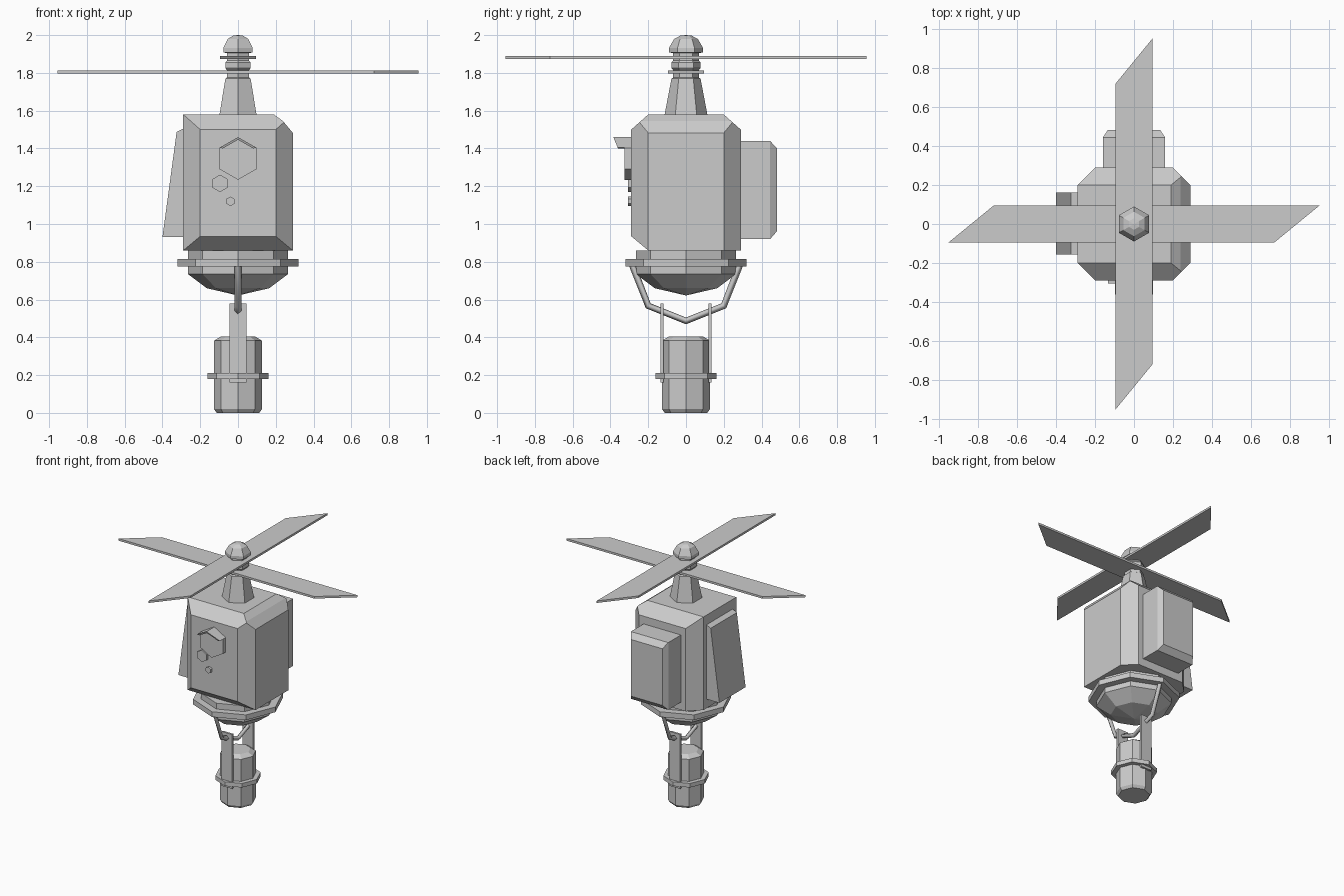
import bpy, bmesh
from math import sin, cos, pi
from mathutils import Vector

if "Cube" in bpy.data.objects:
    bpy.data.objects.remove(bpy.data.objects["Cube"])


def finish(name, bm):
    bmesh.ops.remove_doubles(bm, verts=bm.verts, dist=1e-5)
    bmesh.ops.recalc_face_normals(bm, faces=bm.faces)
    me = bpy.data.meshes.new(name)
    bm.to_mesh(me)
    bm.free()
    ob = bpy.data.objects.new(name, me)
    bpy.context.collection.objects.link(ob)
    return ob


def loft(name, rings):
    """Skin equal-length rings of points and cap both ends."""
    bm = bmesh.new()
    vs = [[bm.verts.new(p) for p in r] for r in rings]
    n = len(rings[0])
    for a, b in zip(vs, vs[1:]):
        for i in range(n):
            j = (i + 1) % n
            bm.faces.new((a[i], a[j], b[j], b[i]))
    bm.faces.new(vs[0])
    bm.faces.new(vs[-1])
    return finish(name, bm)


def prism(name, pts, vec):
    return loft(name, [pts, [Vector(p) + Vector(vec) for p in pts]])


def ngon(r, sides, z, start=0.0):
    return [(r * cos(start + 2 * pi * i / sides), r * sin(start + 2 * pi * i / sides), z)
            for i in range(sides)]


def turned(name, profile, sides, start=0.0):
    return loft(name, [ngon(r, sides, z, start) for r, z in profile])


def box(name, x, y, z):
    return prism(name, [(x[0], y[0], z[0]), (x[1], y[0], z[0]), (x[1], y[1], z[0]), (x[0], y[1], z[0])],
                 (0, 0, z[1] - z[0]))


# Body: eight-sided block with selected edges planed off
bm = bmesh.new()
a, b = 0.29, 0.2
plan = [(-b, -a), (b, -a), (a, -b), (a, b), (b, a), (-b, a), (-a, b), (-a, -b)]
base = bm.faces.new([bm.verts.new((x, y, 0.86)) for x, y in plan])
ext = bmesh.ops.extrude_face_region(bm, geom=[base])
bmesh.ops.translate(bm, vec=(0, 0, 0.72), verts=[g for g in ext['geom'] if isinstance(g, bmesh.types.BMVert)])
bmesh.ops.recalc_face_normals(bm, faces=bm.faces)
for co, no in [((0, -0.29, 1.5), (0, -0.08, 0.09)), ((0, 0.29, 1.5), (0, 0.08, 0.09)),
               ((0, -0.29, 0.935), (0, -0.075, -0.09)),
               ((0.19, 0, 1.58), (0.041, 0, 0.056)), ((0.288, 0, 1.485), (0.053, 0, 0.044))]:
    cut = bmesh.ops.bisect_plane(bm, geom=bm.verts[:] + bm.edges[:] + bm.faces[:], dist=1e-5,
                                 plane_co=co, plane_no=no, clear_outer=True)
    bmesh.ops.holes_fill(bm, edges=[e for e in bm.edges if e.is_boundary], sides=0)
finish("body", bm)

# Neck, dome and flange under the body
turned("lower_dome", [(0.265, 0.86), (0.265, 0.735), (0.165, 0.66), (0.002, 0.622)], 8)
turned("lower_flange", [(0.32, 0.815), (0.32, 0.775)], 8)

# Rotor mast with hexagonal section
turned("rotor_mast", [(0.115, 1.57), (0.077, 1.77), (0.068, 1.775), (0.068, 1.815), (0.077, 1.825),
                      (0.077, 1.855), (0.068, 1.865), (0.068, 1.905), (0.09, 1.908), (0.09, 1.932),
                      (0.063, 1.98), (0.03, 1.997), (0.002, 2.0)], 6, pi / 2)

# Two crossed blades with slanted tips
w, t, s = 0.096, 0.955, 0.72
outline = [(-t, -w), (s, -w), (t, w), (-s, w)]
prism("lower_blade", [(x, y, 1.797) for x, y in outline], (0, 0, 0.016))
prism("upper_blade", [(y, x, 1.873) for x, y in outline], (0, 0, 0.016))

# Backpack with bevelled outer face
loft("backpack", [[(-p, y, lo), (p, y, lo), (p, y, hi), (-p, y, hi)]
                  for p, y, lo, hi in [(0.16, 0.28, 0.92, 1.44), (0.16, 0.445, 0.92, 1.44),
                                       (0.135, 0.482, 0.962, 1.4)]])

# Sloping side pod on the left
prism("side_pod", [(-0.28, -0.157, 0.93), (-0.4, -0.157, 0.93), (-0.325, -0.157, 1.487),
                   (-0.28, -0.157, 1.51)], (0, 0.32, 0))

# Hexagonal lenses on the front
for name, x, z, r, y in [("main_lens", 0, 1.347, 0.113, -0.325), ("small_lens", -0.095, 1.215, 0.046, -0.307),
                         ("tiny_lens", -0.04, 1.12, 0.025, -0.307)]:
    prism(name, [(x + px, y, z + pz) for px, pz, _ in ngon(r, 6, 0, pi / 2)], (0, -0.28 - y, 0))

# Hood over the main lens, a chevron with a raked front
chevron = [(-0.098, 1.404), (0, 1.46), (0.098, 1.404), (0.08, 1.4), (0, 1.446), (-0.08, 1.4)]
loft("lens_hood", [[(x, -0.3, z) for x, z in chevron],
                   [(x, -0.385 + (1.46 - z) * 0.42, z) for x, z in chevron]])

# Hanging bail bar
cu = bpy.data.curves.new("hanger_bar", 'CURVE')
cu.dimensions = '3D'
cu.bevel_depth = 0.018
cu.bevel_resolution = 0
cu.use_fill_caps = True
path = [(-0.285, 0.785), (-0.2, 0.567), (0, 0.487), (0.2, 0.567), (0.285, 0.785)]
sp = cu.splines.new('POLY')
sp.points.add(len(path) - 1)
for p, (y, z) in zip(sp.points, path):
    p.co = (0, y, z, 1)
bpy.context.collection.objects.link(bpy.data.objects.new("hanger_bar", cu))

# Straps holding the weight
for name, k in [("front_strap", -1), ("back_strap", 1)]:
    box(name, (-0.045, 0.045), (k * 0.128 - 0.008, k * 0.128 + 0.008), (0.16, 0.58))

# Hanging canister and its collar
turned("canister", [(0.112, 0), (0.127, 0.02), (0.127, 0.382), (0.09, 0.405)], 8)
turned("canister_collar", [(0.161, 0.18), (0.161, 0.212)], 8)
